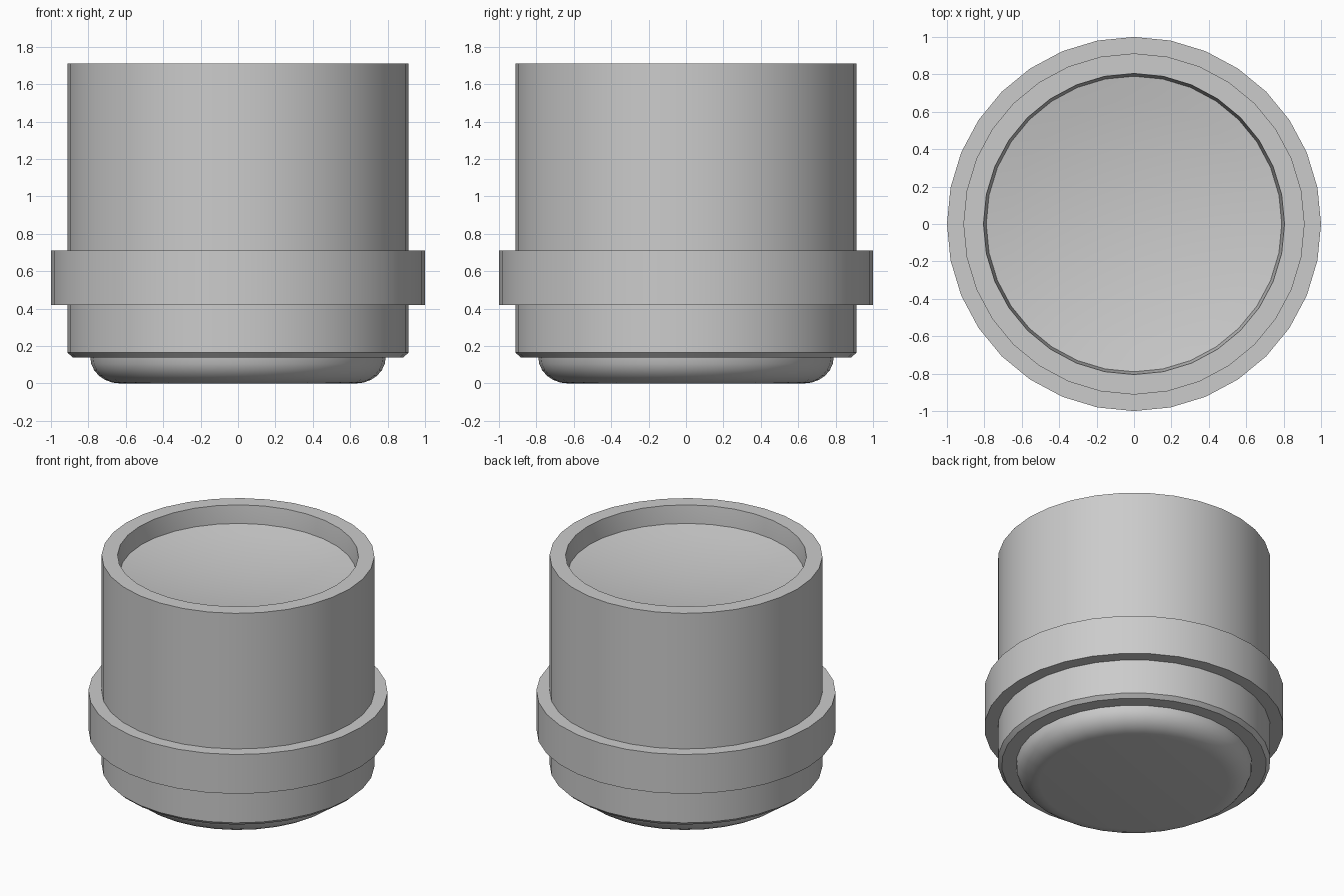
import bpy, bmesh
from math import cos, sin, radians, pi

if "Cube" in bpy.data.objects:
    bpy.data.objects.remove(bpy.data.objects["Cube"])

SIDES = 32


def lathe(name, profile, closed=False, angle=30):
    """Revolve an (r, z) profile around z; r = 0 makes a pole."""
    bm = bmesh.new()
    rings = []
    for r, z in profile:
        if r == 0:
            rings.append([bm.verts.new((0, 0, z))] * SIDES)
        else:
            rings.append([bm.verts.new((r * cos(2 * pi * i / SIDES),
                                        r * sin(2 * pi * i / SIDES), z))
                          for i in range(SIDES)])
    pairs = list(zip(rings, rings[1:]))
    if closed:
        pairs.append((rings[-1], rings[0]))
    for a, b in pairs:
        for i in range(SIDES):
            j = (i + 1) % SIDES
            corners = list(dict.fromkeys((a[i], a[j], b[j], b[i])))
            bm.faces.new(corners)
    bmesh.ops.recalc_face_normals(bm, faces=bm.faces)
    mesh = bpy.data.meshes.new(name)
    bm.to_mesh(mesh)
    bm.free()
    obj = bpy.data.objects.new(name, mesh)
    bpy.context.collection.objects.link(obj)
    bpy.ops.object.select_all(action='DESELECT')
    obj.select_set(True)
    bpy.context.view_layer.objects.active = obj
    bpy.ops.object.shade_smooth_by_angle(angle=radians(angle))
    return obj


# Outer tube with raised collar, chamfered foot and slightly tapered mouth
lathe("housing", [
    (0.79, 0.14), (0.885, 0.14), (0.912, 0.165), (0.912, 0.42),
    (1.0, 0.42), (1.0, 0.71), (0.912, 0.71), (0.912, 1.71),
    (0.805, 1.71), (0.79, 1.58)], closed=True)

# Inner core: rounded base that pokes out below the housing
bend = [(0.63 + 0.16 * sin(t * pi / 12), 0.14 * (1 - cos(t * pi / 12)))
        for t in range(7)]
lathe("core_base", [(0, 0)] + bend)

# Shallow concave dish recessed below the rim
dish = [(0.79 * k / 6, 1.50 + 0.08 * (k / 6) ** 2) for k in range(7)]
lathe("recessed_dish", dish)
for poly in bpy.data.objects["recessed_dish"].data.polygons:
    if poly.normal.z < 0:
        poly.flip()
